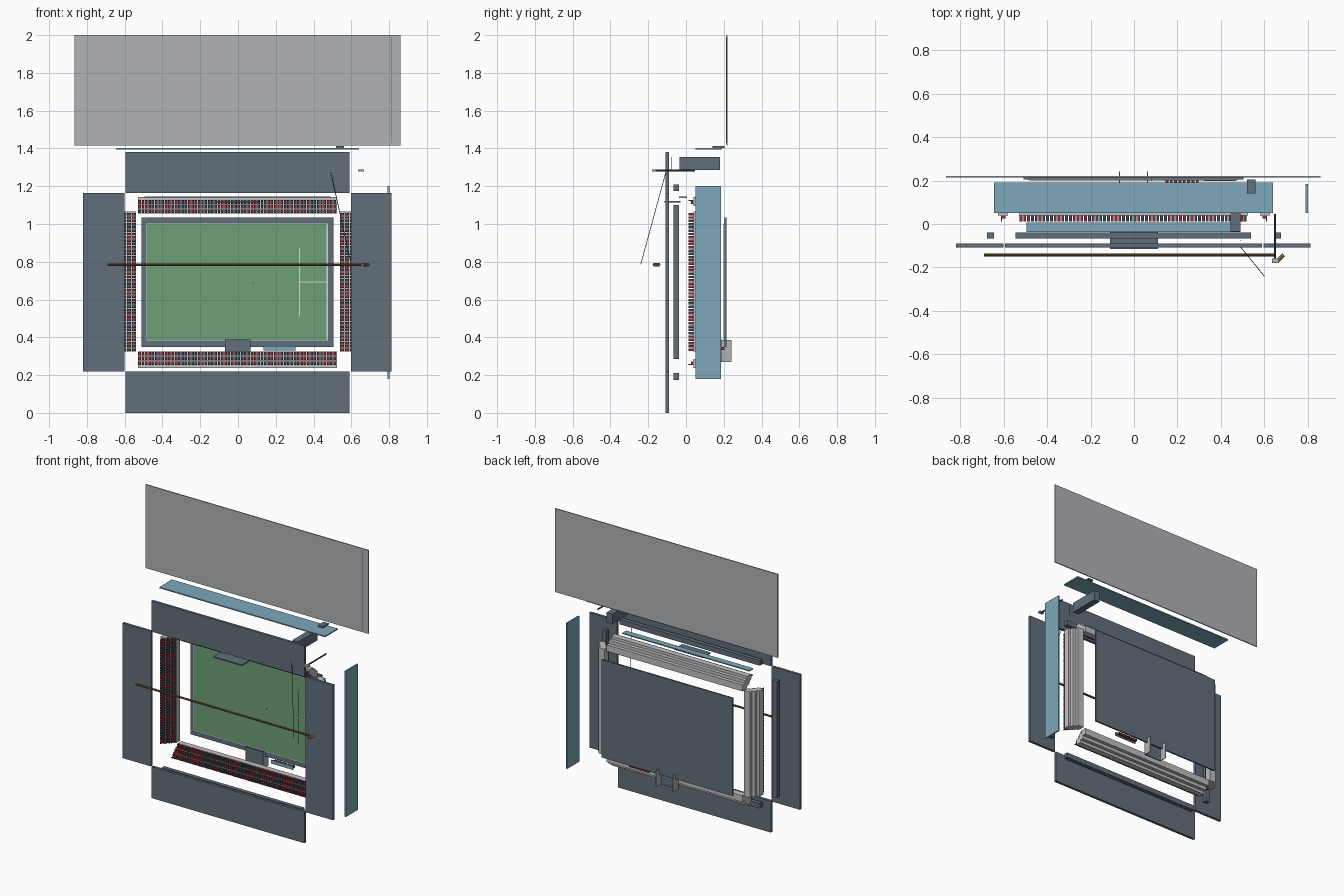
import bpy, bmesh, random
from mathutils import Vector, Matrix

random.seed(4)
if "Cube" in bpy.data.objects:
    bpy.data.objects.remove(bpy.data.objects["Cube"])


def colour(name, r, g, b):
    lin = [(c / 255 / 12.92 if c < 11 else ((c / 255 + 0.055) / 1.055) ** 2.4) for c in (r, g, b)]
    m = bpy.data.materials.new(name)
    m.use_nodes = True
    m.diffuse_color = (*lin, 1)
    m.node_tree.nodes["Principled BSDF"].inputs["Base Color"].default_value = (*lin, 1)
    return m


slate = colour("slate", 98, 110, 123)
grey = colour("panel grey", 176, 178, 182)
concrete = colour("concrete", 192, 193, 196)
green = colour("grass green", 108, 160, 120)
white = colour("line white", 215, 222, 218)
blue = colour("glass blue", 124, 168, 187)
red = colour("seat red", 145, 48, 58)
dark = colour("dark slate", 62, 72, 82)
brown = colour("bronze brown", 112, 88, 56)
gold = colour("gold", 165, 135, 75)


def add_box(bm, x, y, z, index=0):
    """Add a box given its three (low, high) ranges."""
    lo = Vector((min(x), min(y), min(z)))
    hi = Vector((max(x), max(y), max(z)))
    size = hi - lo
    mat = Matrix.Translation((lo + hi) / 2) @ Matrix.Diagonal((*size, 1))
    verts = bmesh.ops.create_cube(bm, size=1, matrix=mat)["verts"]
    for f in {f for v in verts for f in v.link_faces}:
        f.material_index = index


def finish(bm, name, *mats):
    me = bpy.data.meshes.new(name)
    bm.to_mesh(me)
    bm.free()
    for m in mats:
        me.materials.append(m)
    ob = bpy.data.objects.new(name, me)
    bpy.context.scene.collection.objects.link(ob)
    return ob


def box(name, mat, x, y, z):
    bm = bmesh.new()
    add_box(bm, x, y, z)
    return finish(bm, name, mat)


def rod(name, mat, a, b, radius, sides=8):
    a, b = Vector(a), Vector(b)
    bm = bmesh.new()
    turn = (b - a).to_track_quat('Z', 'Y').to_matrix().to_4x4()
    bmesh.ops.create_cone(bm, cap_ends=True, segments=sides, radius1=radius, radius2=radius,
                          depth=(b - a).length, matrix=Matrix.Translation((a + b) / 2) @ turn)
    return finish(bm, name, mat)


# Back wall panel with its thin seam
box("back_panel", grey, (-0.865, 0.86), (0.214, 0.221), (1.415, 2.0))
box("panel_seam", slate, (0.812, 0.816), (0.212, 0.214), (1.43, 1.99))

# Blue facade slabs
box("top_facade", blue, (-0.645, 0.64), (0.05, 0.19), (1.395, 1.403))
box("side_facade", blue, (0.791, 0.801), (0.05, 0.185), (0.18, 1.2))
box("facade_sign", slate, (0.52, 0.56), (0.14, 0.205), (1.403, 1.413))

# Four roof panels and the beams behind them
ROOF = (-0.108, -0.09)
box("roof_top", slate, (-0.595, 0.59), ROOF, (1.165, 1.38))
box("roof_bottom", slate, (-0.595, 0.59), ROOF, (0, 0.22))
box("roof_left", slate, (-0.82, -0.6), ROOF, (0.22, 1.165))
box("roof_right", slate, (0.597, 0.812), ROOF, (0.22, 1.165))
BEAM = (-0.066, -0.038)
box("beam_top", slate, (-0.545, 0.54), BEAM, (1.175, 1.21))
box("beam_bottom", slate, (-0.545, 0.54), BEAM, (0.175, 0.21))
for s, side in ((-1, "left"), (1, "right")):
    box("beam_" + side, slate, (s * 0.645, s * 0.677), BEAM, (0.285, 1.1))

# Small structures near the top stand
box("stair_tower", slate, (0.445, 0.49), (-0.035, 0.18), (1.285, 1.355))
box("hanging_plate", slate, (-0.11, 0.11), (-0.115, -0.03), (1.115, 1.123))
box("gallery_canopy", blue, (-0.495, 0.49), (-0.037, 0.006), (1.138, 1.145))

# Pitch slab, grass and painted lines
box("pitch_slab", slate, (-0.51, 0.505), (0.204, 0.215), (0.35, 1.035))
box("pitch_lines_base", white, (-0.485, 0.477), (0.202, 0.204), (0.383, 1.003))
box("grass", green, (-0.481, 0.473), (0.2, 0.202), (0.387, 0.999))
LINE = (0.198, 0.2)
box("goal_line", white, (0.468, 0.473), LINE, (0.387, 0.999))
box("area_line", white, (0.323, 0.327), LINE, (0.51, 0.875))
box("middle_line", white, (0.327, 0.468), LINE, (0.691, 0.695))
box("centre_spot", dark, (0.078, 0.084), LINE, (0.684, 0.69))

# Tunnel
box("tunnel_roof", slate, (-0.07, 0.065), (0.183, 0.19), (0.27, 0.388))
for x in (-0.07, 0.06):
    box("tunnel_wall", grey, (x, x + 0.005), (0.185, 0.242), (0.27, 0.386))

# Dugout with a row of seats
box("dugout_canopy", blue, (0.135, 0.305), (0.172, 0.178), (0.33, 0.355))
bm = bmesh.new()
for i in range(8):
    x = 0.145 + i * 0.02
    add_box(bm, (x, x + 0.013), (0.184, 0.204), (0.333, 0.348))
finish(bm, "dugout_seats", red)


# Stands: three overlapping tiers, each with a row of seats
def stand(name, along_x, edge, out, start, end):
    def put(bm, u, v, y, index=0):
        v = (edge + out * v[0], edge + out * v[1])
        if along_x:
            add_box(bm, u, y, v, index)
        else:
            add_box(bm, v, y, u, index)

    steps, seats = bmesh.new(), bmesh.new()
    pitch = 0.0175
    count = int((end - start) / pitch)
    for tier in range(3):
        top = 0.09 - 0.025 * tier
        v = 0.0225 * tier
        put(steps, (start, end), (v, min(v + 0.045, 0.087)), (top, top + 0.04))
        v = 0.002 + 0.025 * tier
        for i in range(count):
            u = start + 0.003 + i * pitch
            block = (i // 4) % 2
            index = block if random.random() < 0.8 else 1 - block
            put(seats, (u, u + 0.013), (v, v + 0.015), (top - 0.014, top), index)
            put(seats, (u, u + 0.013), (v + 0.015, v + 0.02), (top - 0.028, top), index)
    finish(steps, name + "_steps", concrete)
    finish(seats, name + "_seats", red, dark)


stand("bottom_stand", True, 0.325, -1, -0.53, 0.525)
stand("top_stand", True, 1.055, 1, -0.53, 0.525)
stand("left_stand", False, -0.54, -1, 0.325, 1.065)
stand("right_stand", False, 0.54, 1, 0.325, 1.065)

# Long bronze pole with its gold tip
rod("long_pole", brown, (-0.69, -0.143, 0.785), (0.65, -0.143, 0.785), 0.007)
rod("pole_tip", gold, (0.66, -0.17, 0.785), (0.69, -0.142, 0.785), 0.009)

# Lamp arm, lamp head, stay wire and mast
rod("lamp_arm", dark, (0.65, -0.165, 1.283), (0.65, 0.047, 1.283), 0.005)
box("lamp_head", grey, (0.635, 0.668), (-0.18, -0.16), (1.277, 1.289))
rod("stay_wire", dark, (0.49, -0.105, 1.28), (0.6, -0.24, 0.785), 0.0018, 6)
rod("mast", dark, (0.49, -0.075, 1.285), (0.49, -0.075, 1.355), 0.002, 6)
